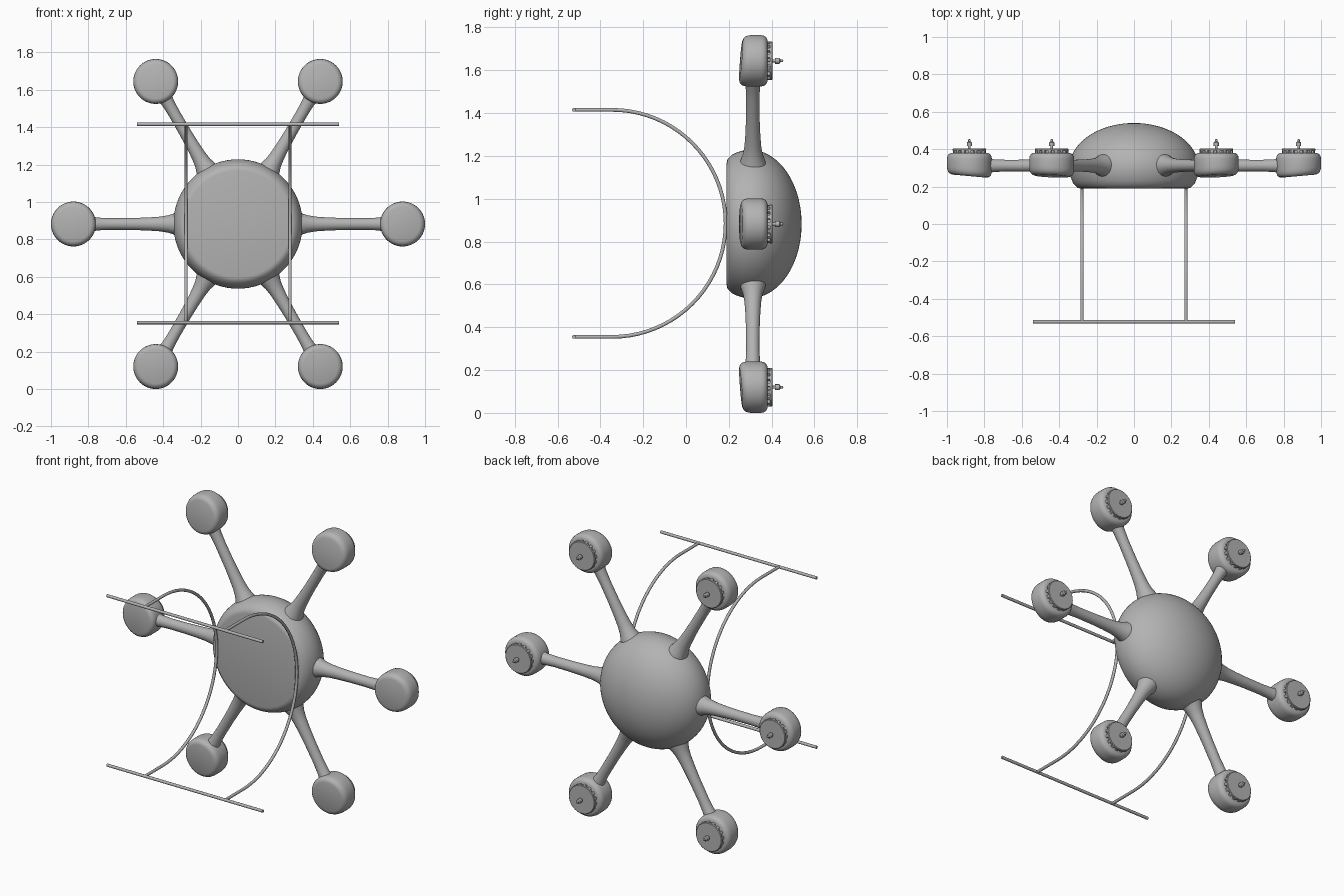
import bpy, bmesh, math
from mathutils import Matrix, Vector

if "Cube" in bpy.data.objects:
    bpy.data.objects.remove(bpy.data.objects["Cube"])

grey = bpy.data.materials.new("mid grey")
grey.use_nodes = True
grey.diffuse_color = (0.45, 0.45, 0.45, 1)
grey.node_tree.nodes["Principled BSDF"].inputs["Base Color"].default_value = grey.diffuse_color

CENTRE_Z = 0.882
ARM_REACH = 0.88
made = []

# Hub frame: local z points to the back, six arms fan out around it
HUB = Matrix.Translation((0, 0, CENTRE_Z)) @ Matrix.Rotation(-math.pi / 2, 4, 'X')


def lathe(bm, profile, steps=48):
    """Spin (radius, height) points around the local z axis."""
    verts = [bm.verts.new((r, 0, h)) for r, h in profile]
    edges = [bm.edges.new(pair) for pair in zip(verts, verts[1:])]
    bmesh.ops.spin(bm, geom=verts + edges, cent=(0, 0, 0), axis=(0, 0, 1),
                   angle=math.tau, steps=steps, use_merge=True)
    bmesh.ops.remove_doubles(bm, verts=bm.verts, dist=0.00005)


def to_mesh(bm, name):
    bmesh.ops.recalc_face_normals(bm, faces=bm.faces)
    mesh = bpy.data.meshes.new(name)
    bm.to_mesh(mesh)
    bm.free()
    mesh.materials.append(grey)
    return mesh


def lathe_mesh(name, profile, steps=48):
    bm = bmesh.new()
    lathe(bm, profile, steps)
    return to_mesh(bm, name)


def place(name, data, matrix):
    obj = bpy.data.objects.new(name, data)
    obj.matrix_world = matrix
    bpy.context.collection.objects.link(obj)
    made.append(obj)
    return obj


# Body: domed ellipsoid with a flat, softly rounded front
body = [(0, 0.19), (0.285, 0.19), (0.3, 0.193), (0.311, 0.202)]
for i in range(25):
    a = math.radians(-21 + 111 * i / 24)
    body.append((0.346 * math.cos(a), 0.3 + 0.24 * math.sin(a)))
body[-1] = (0, 0.54)
place("body", lathe_mesh("body", body, 72), HUB)

# Arm: thin tube flaring into the body and slightly into the pod
arm = lathe_mesh("arm", [(0, 0.25), (0.068, 0.29), (0.063, 0.32), (0.056, 0.345),
                         (0.046, 0.375), (0.039, 0.42), (0.035, 0.48),
                         (0.032, 0.56), (0.031, 0.68), (0.034, 0.75),
                         (0.042, 0.79), (0, 0.82)], 28)

# Pod: rounded drum whose front face leans outwards
bm = bmesh.new()
lathe(bm, [(0, 0.256), (0.092, 0.256), (0.104, 0.26), (0.113, 0.268), (0.118, 0.28),
           (0.12, 0.295), (0.12, 0.35), (0.117, 0.364), (0.11, 0.374),
           (0.098, 0.38), (0, 0.38)])
for v in bm.verts:
    if v.co.z < 0.3:
        v.co.z += 0.09 * v.co.x
pod = to_mesh(bm, "pod")

# Motor: core, ring of posts and a cap
bm = bmesh.new()
lathe(bm, [(0, 0.375), (0.074, 0.375), (0.074, 0.394), (0, 0.394)])
lathe(bm, [(0, 0.393), (0.09, 0.393), (0.09, 0.401), (0.086, 0.404), (0, 0.404)])
POSTS = 16
for i in range(POSTS):
    turn = Matrix.Rotation(math.tau * i / POSTS, 4, 'Z')
    bmesh.ops.create_cube(bm, size=1, matrix=turn @ Matrix.Translation((0.081, 0, 0.386))
                          @ Matrix.Diagonal((0.016, 0.016, 0.018, 1)))
motor = to_mesh(bm, "motor")

# Shaft: spindle with a collar nut and a pointed tip
shaft = lathe_mesh("shaft", [(0, 0.4), (0.007, 0.4), (0.007, 0.416), (0.014, 0.416),
                             (0.014, 0.436), (0.007, 0.441), (0.006, 0.452),
                             (0, 0.455)], 16)

for i in range(6):
    spoke = HUB @ Matrix.Rotation(math.tau * i / 6, 4, 'Z')
    tip = spoke @ Matrix.Translation((ARM_REACH, 0, 0))
    place(f"arm_{i + 1}", arm,
          spoke @ Matrix.Translation((0, 0, 0.312)) @ Matrix.Rotation(math.pi / 2, 4, 'Y'))
    place(f"pod_{i + 1}", pod, tip)
    place(f"motor_{i + 1}", motor, tip)
    place(f"shaft_{i + 1}", shaft, tip)

# Landing hoops: half circles with short straight ends
HOOP_R, HOOP_Y, SKID_Y = 0.53, -0.345, -0.523
path = [Vector((0, SKID_Y, HOOP_R))]
for i in range(41):
    a = math.pi / 2 - math.pi * i / 40
    path.append(Vector((0, HOOP_Y + HOOP_R * math.cos(a), HOOP_R * math.sin(a))))
path.append(Vector((0, SKID_Y, -HOOP_R)))
curve = bpy.data.curves.new("hoop", 'CURVE')
curve.dimensions = '3D'
curve.bevel_depth = 0.009
curve.bevel_resolution = 3
curve.use_fill_caps = True
spline = curve.splines.new('POLY')
spline.points.add(len(path) - 1)
for point, co in zip(spline.points, path):
    point.co = (*co, 1)
curve.materials.append(grey)
for side, x in (("left", 0.278), ("right", -0.278)):
    place(f"{side}_hoop", curve, Matrix.Translation((x, 0, CENTRE_Z + 0.003)))

# Skids: straight rods across the hoop ends
skid = lathe_mesh("skid", [(0, -0.54), (0.009, -0.54), (0.009, 0.54), (0, 0.54)], 16)
for end, sign in (("upper", 1), ("lower", -1)):
    place(f"{end}_skid", skid,
          Matrix.Translation((0, SKID_Y, CENTRE_Z + 0.003 + sign * HOOP_R))
          @ Matrix.Rotation(math.pi / 2, 4, 'Y'))

# Smooth shading with crisp edges
bpy.ops.object.select_all(action='DESELECT')
for obj in made:
    if obj.type == 'MESH':
        obj.select_set(True)
        bpy.context.view_layer.objects.active = obj
bpy.ops.object.shade_smooth_by_angle(angle=math.radians(35))
